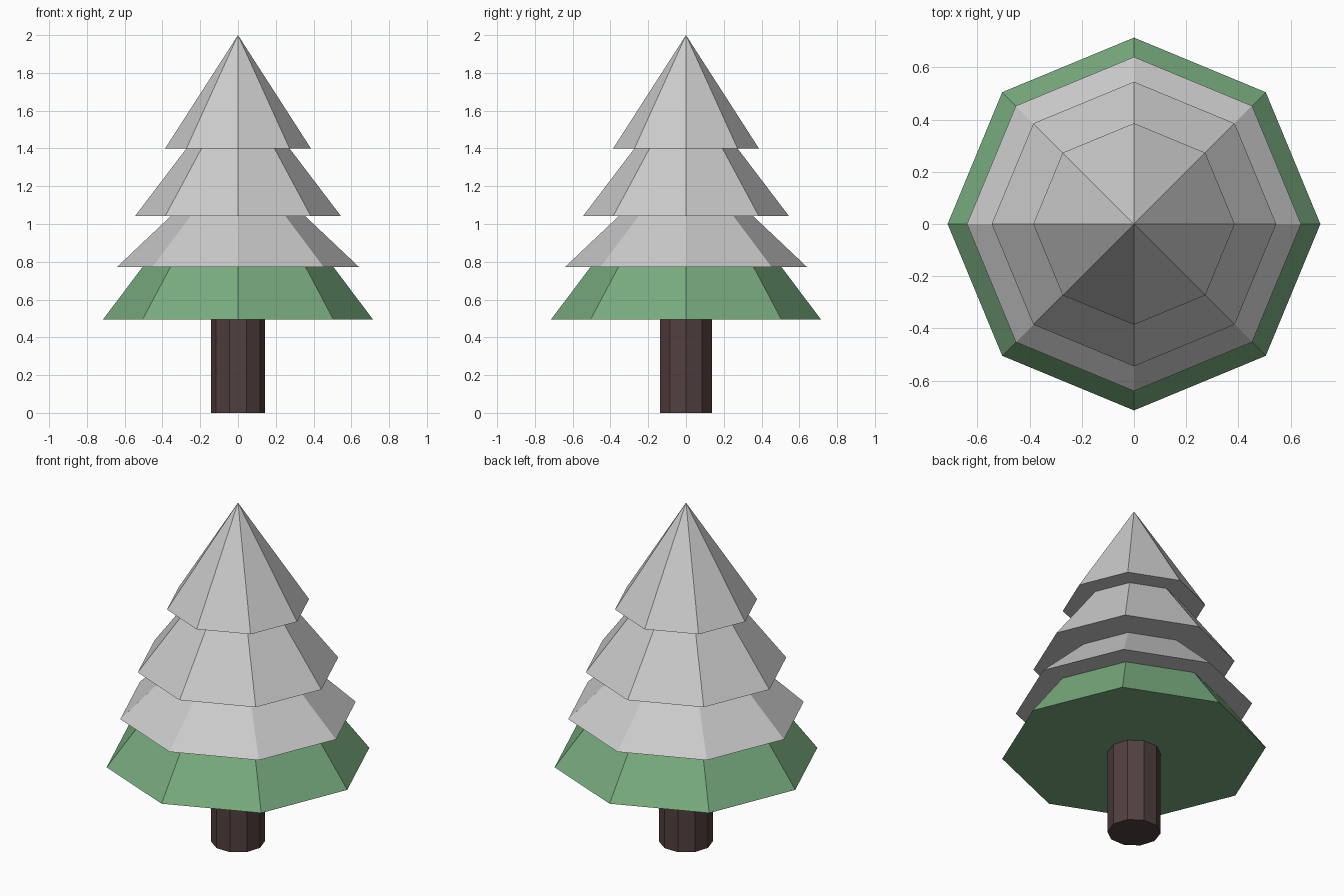
import bpy, bmesh
from math import cos, sin, tau

if "Cube" in bpy.data.objects:
    bpy.data.objects.remove(bpy.data.objects["Cube"])


def material(name, color):
    mat = bpy.data.materials.new(name)
    mat.diffuse_color = (*color, 1.0)
    mat.use_nodes = True
    mat.node_tree.nodes["Principled BSDF"].inputs["Base Color"].default_value = mat.diffuse_color
    return mat


def frustum(name, sides, r0, z0, r1, z1, mat=None):
    """Flat-shaded closed prism, frustum or (r1 = 0) cone with a corner on +x."""
    bm = bmesh.new()

    def ring(r, z):
        return [bm.verts.new((r * cos(tau * i / sides), r * sin(tau * i / sides), z))
                for i in range(sides)]

    low = ring(r0, z0)
    bm.faces.new(low[::-1])
    if r1 > 0:
        high = ring(r1, z1)
        bm.faces.new(high)
    else:
        high = [bm.verts.new((0, 0, z1))]
    for i in range(sides):
        j = (i + 1) % sides
        if r1 > 0:
            bm.faces.new((low[i], low[j], high[j], high[i]))
        else:
            bm.faces.new((low[i], low[j], high[0]))
    mesh = bpy.data.meshes.new(name)
    bm.to_mesh(mesh)
    bm.free()
    obj = bpy.data.objects.new(name, mesh)
    bpy.context.collection.objects.link(obj)
    if mat:
        mesh.materials.append(mat)
    return obj


green = material("foliage_green", (0.19, 0.41, 0.21))
brown = material("bark_brown", (0.085, 0.05, 0.05))

# Ten-sided trunk
frustum("trunk", 10, 0.144, 0.0, 0.144, 0.52, brown)

# Octagonal foliage tiers, each top tucked inside the tier above
frustum("foliage_bottom", 8, 0.714, 0.495, 0.47, 0.82, green)
frustum("foliage_lower_middle", 8, 0.64, 0.773, 0.31, 1.085)
frustum("foliage_upper_middle", 8, 0.545, 1.042, 0.235, 1.45)
frustum("foliage_top", 8, 0.386, 1.40, 0.0, 2.0)
